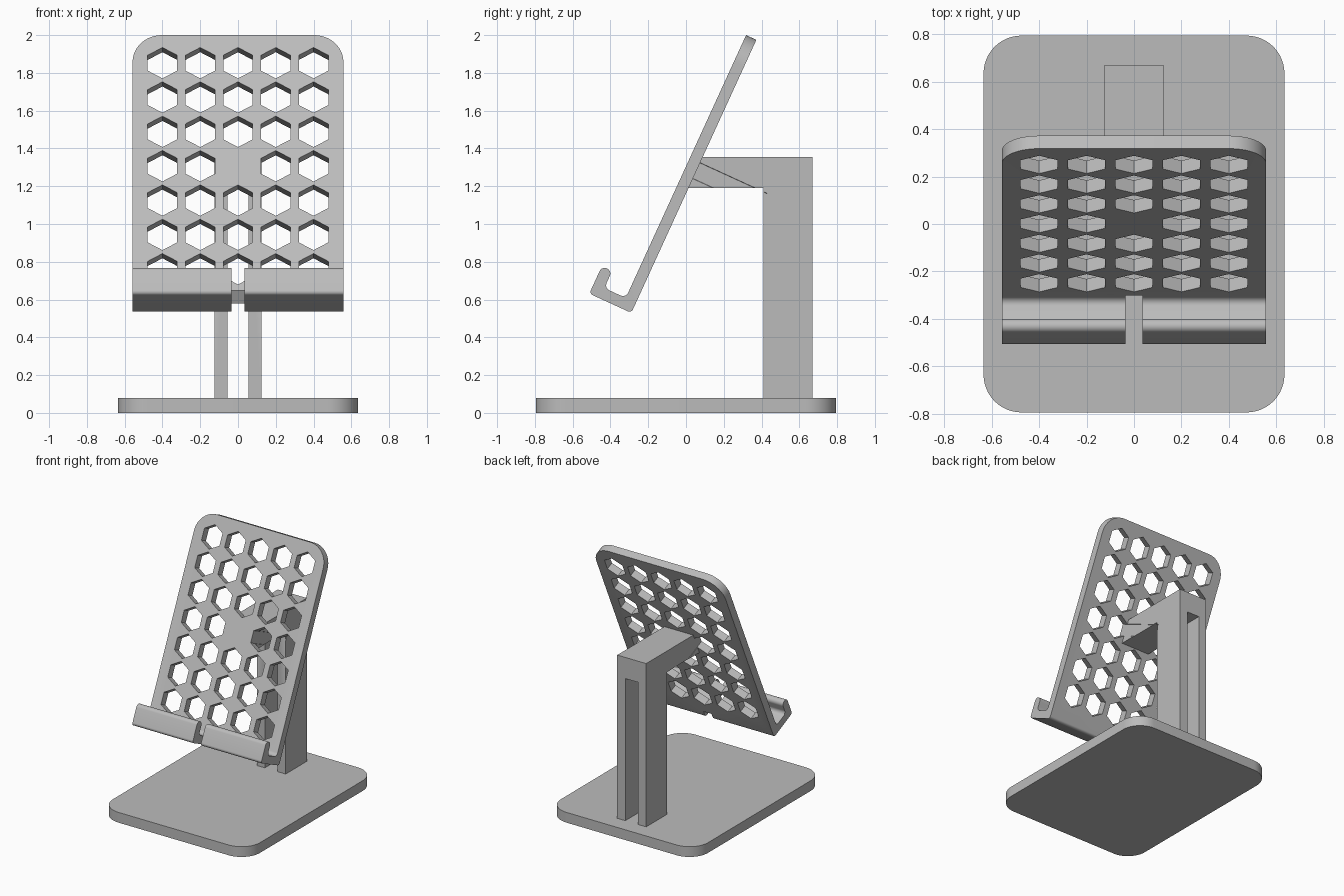
import bpy
import bmesh
from math import radians, sin, cos, tan, pi
from mathutils import Vector

if "Cube" in bpy.data.objects:
    bpy.data.objects.remove(bpy.data.objects["Cube"], do_unlink=True)

grey = bpy.data.materials.new("plain_grey")
grey.use_nodes = True
GREY = (0.5, 0.5, 0.5, 1)
grey.diffuse_color = GREY
grey.node_tree.nodes["Principled BSDF"].inputs["Base Color"].default_value = GREY

# Leaning frame: n runs out of the back of the plate, u runs up along it
TILT = radians(65.4)
TOP = Vector((0, 0.318, 2.0))
N = Vector((0, sin(TILT), -cos(TILT)))
U = Vector((0, cos(TILT), sin(TILT)))


def leaning(x, n, u):
    return TOP + N * n + U * u + Vector((x, 0, 0))


def side_on(x, y, z):
    return Vector((x, y, z))


def flat(z, x, y):
    return Vector((x, y, z))


def bored(n, x, u):
    return leaning(x, n, u)


def rounded(corners, steps=8):
    """Replace each (a, b, radius) corner by an arc."""
    out = []
    for i, (a, b, r) in enumerate(corners):
        p = Vector((a, b))
        if r == 0:
            out.append(p)
            continue
        d0 = (Vector(corners[i - 1][:2]) - p).normalized()
        d1 = (Vector(corners[(i + 1) % len(corners)][:2]) - p).normalized()
        half = d0.angle(d1) / 2
        mid = p + (d0 + d1).normalized() * (r / sin(half))
        start = p + d0 * (r / tan(half)) - mid
        end = p + d1 * (r / tan(half)) - mid
        sweep = pi - 2 * half
        for k in range(steps + 1):
            t = k / steps
            out.append(mid + (start * sin((1 - t) * sweep) + end * sin(t * sweep)) / sin(sweep))
    return out


def add_prism(bm, outline, place, lo, hi):
    rings = [[bm.verts.new(place(d, p[0], p[1])) for p in outline] for d in (lo, hi)]
    bm.faces.new(rings[0])
    bm.faces.new(rings[1])
    count = len(outline)
    for i in range(count):
        j = (i + 1) % count
        bm.faces.new((rings[0][i], rings[0][j], rings[1][j], rings[1][i]))


def finish(name, bm):
    bmesh.ops.recalc_face_normals(bm, faces=bm.faces)
    mesh = bpy.data.meshes.new(name)
    bm.to_mesh(mesh)
    bm.free()
    mesh.materials.append(grey)
    obj = bpy.data.objects.new(name, mesh)
    bpy.context.collection.objects.link(obj)
    return obj


def prism(name, outline, place, lo, hi):
    bm = bmesh.new()
    add_prism(bm, outline, place, lo, hi)
    return finish(name, bm)


def activate(obj):
    bpy.ops.object.select_all(action='DESELECT')
    obj.select_set(True)
    bpy.context.view_layer.objects.active = obj


def cut(obj, cutter):
    activate(obj)
    mod = obj.modifiers.new("cut", 'BOOLEAN')
    mod.operation = 'DIFFERENCE'
    mod.solver = 'EXACT'
    mod.object = cutter
    bpy.ops.object.modifier_apply(modifier=mod.name)


# Base slab with rounded corners
W, D, R = 0.635, 0.795, 0.16
base = prism("base", rounded([(-W, -D, R), (W, -D, R), (W, D, R), (-W, D, R)], 12),
             flat, 0, 0.08)

# Back plate and hooked ledge, one profile across the width
HALF = 0.558
hook = rounded([(0, 0, 0), (0.06, 0, 0), (0.06, -1.59, 0.02), (-0.185, -1.59, 0.02),
                (-0.185, -1.43, 0.029), (-0.125, -1.43, 0.029),
                (-0.125, -1.53, 0.03), (0, -1.53, 0.03)])
bm = bmesh.new()
add_prism(bm, hook, leaning, -HALF, HALF)
bm.verts.ensure_lookup_table()
corners = [e for e in bm.edges
           if all((v.co - TOP).dot(U) > -0.001 for v in e.verts)
           and abs(e.verts[0].co.x - e.verts[1].co.x) < 0.001]
bmesh.ops.bevel(bm, geom=corners, offset=0.155, segments=12, profile=0.5, affect='EDGES')
plate = finish("back_plate", bm)

# Column and arm, one side profile; the arm ends on the plate's back
ARM_LOW, ARM_HIGH = 1.19, 1.355


def back_y(z):
    p = TOP + N * 0.057
    return p.y + (z - p.z) / tan(TILT)


stand = prism("column_and_arm",
              [(0.67, 0.08), (0.67, ARM_HIGH), (back_y(ARM_HIGH), ARM_HIGH),
               (back_y(ARM_LOW), ARM_LOW), (0.41, ARM_LOW), (0.41, 0.08)],
              side_on, -0.125, 0.125)

# Honeycomb cutter; the row beside the arm also shaves shallow grooves in it
HEX = 0.09
bm = bmesh.new()
for row in range(7):
    for col in range(-2, 3):
        if row == 3 and col == 0:
            continue
        depth = 0.45 if row == 3 else 0.065
        u = -0.162 - 0.2 * row
        outline = [(0.2 * col + HEX * sin(k * pi / 3), u + HEX * cos(k * pi / 3))
                   for k in range(6)]
        add_prism(bm, outline, bored, -0.03, depth)
honeycomb = finish("honeycomb_cutter", bm)

# Cable notch through the ledge, and slot through the column
notch = prism("notch_cutter",
              [(-0.3, -1.38), (-0.0005, -1.38), (-0.0005, -1.486), (0.09, -1.558),
               (0.09, -1.7), (-0.3, -1.7)], leaning, -0.035, 0.035)
slot = prism("slot_cutter", [(0.3, 0.0), (0.8, 0.0), (0.8, ARM_LOW), (0.3, ARM_LOW)],
             side_on, -0.055, 0.055)

cut(plate, honeycomb)
cut(plate, notch)
cut(stand, honeycomb)
cut(stand, slot)
for cutter in (honeycomb, notch, slot):
    bpy.data.objects.remove(cutter, do_unlink=True)

for obj in (base, plate, stand):
    activate(obj)
    bpy.ops.object.shade_smooth_by_angle(angle=radians(30))
